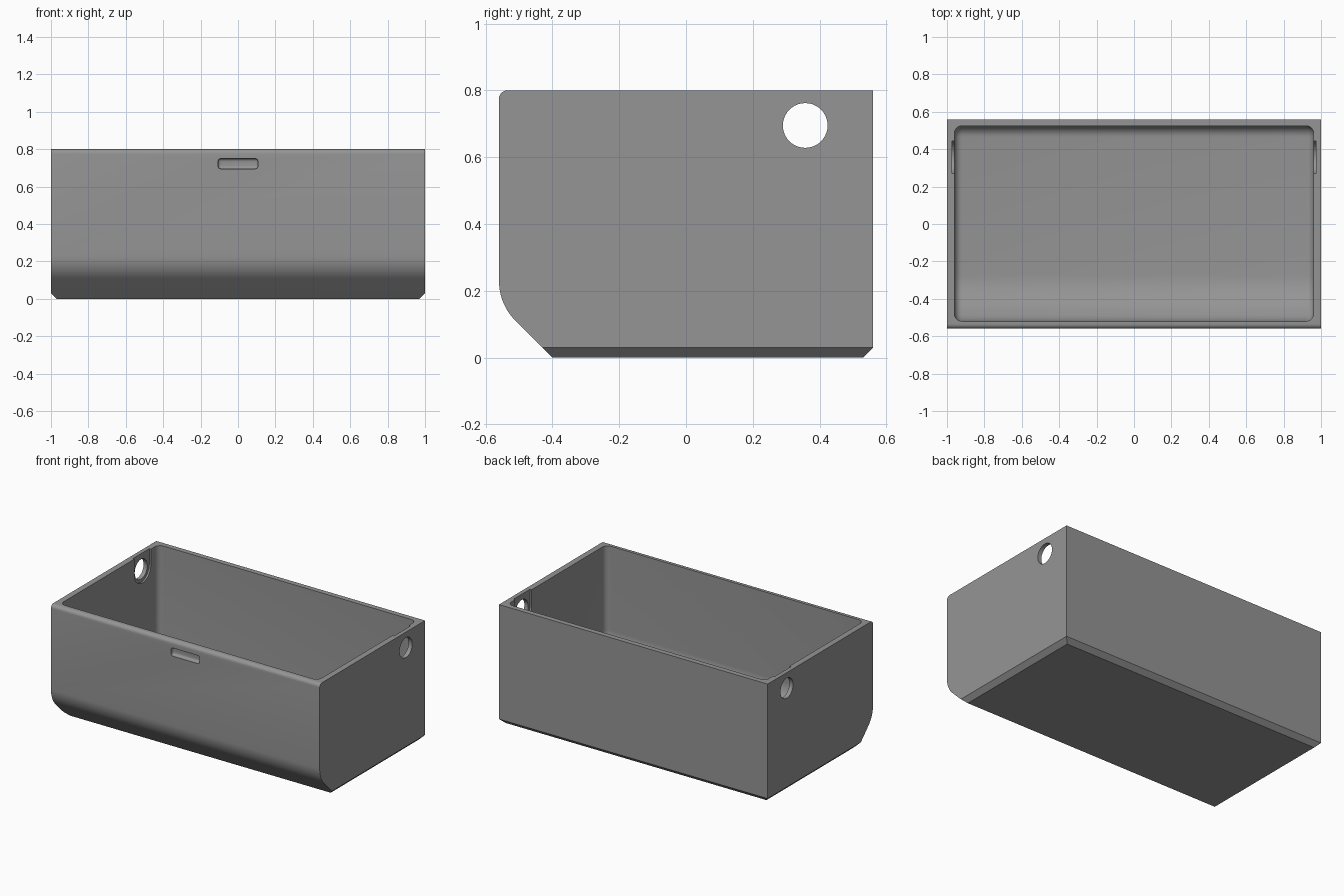
import bpy, bmesh, math
from mathutils import Vector

if "Cube" in bpy.data.objects:
    bpy.data.objects.remove(bpy.data.objects["Cube"])

gray = bpy.data.materials.new("plain_gray")
gray.diffuse_color = (0.3, 0.3, 0.3, 1)
gray.use_nodes = True
gray.node_tree.nodes["Principled BSDF"].inputs["Base Color"].default_value = gray.diffuse_color


def arc(cy, cz, r, a0, a1, n=10):
    """Arc points in the YZ plane, angles in degrees."""
    return [(cy + r * math.cos(math.radians(a0 + (a1 - a0) * i / n)),
             cz + r * math.sin(math.radians(a0 + (a1 - a0) * i / n))) for i in range(n + 1)]


def prism(profile, x0, x1):
    """YZ profile extruded along x."""
    bm = bmesh.new()
    face = bm.faces.new([bm.verts.new((x0, y, z)) for y, z in profile])
    geo = bmesh.ops.extrude_face_region(bm, geom=[face])["geom"]
    bmesh.ops.translate(bm, vec=(x1 - x0, 0, 0),
                        verts=[g for g in geo if isinstance(g, bmesh.types.BMVert)])
    bmesh.ops.recalc_face_normals(bm, faces=bm.faces)
    return bm


def make(name, bm):
    bmesh.ops.recalc_face_normals(bm, faces=bm.faces)
    mesh = bpy.data.meshes.new(name)
    bm.to_mesh(mesh)
    bm.free()
    mesh.materials.append(gray)
    ob = bpy.data.objects.new(name, mesh)
    bpy.context.collection.objects.link(ob)
    return ob


# Outer shell: rounded top front edge, curved and sloping lower front
R = 0.17
outer = ([(0.56, 0), (0.56, 0.8)]
         + arc(-0.535, 0.775, 0.025, 90, 180, 6)
         + arc(-0.56 + R, 0.23, R, 180, 225, 12)
         + [(-0.40, 0)])
bm = prism(outer, -1, 1)
# Chamfer along the bottom of the sides and back
for co, no in (((0.97, 0, 0), (1, 0, -1)), ((-0.97, 0, 0), (-1, 0, -1)),
               ((0, 0.53, 0), (0, 1, -1))):
    bmesh.ops.bisect_plane(bm, geom=bm.verts[:] + bm.edges[:] + bm.faces[:],
                           plane_co=co, plane_no=Vector(no).normalized(), clear_outer=True)
    bmesh.ops.holes_fill(bm, edges=[e for e in bm.edges if e.is_boundary], sides=0)
bin_body = make("bin_body", bm)

# Inner cavity: follows the front curve, with rounded floor and corners
floor = 0.04
inner = ([(0.525, 0.9), (-0.52, 0.9)]
         + arc(-0.39, 0.235, 0.13, 180, 225, 10)
         + arc(-0.27, floor + 0.27, 0.27, 225, 270, 10)
         + arc(0.465, floor + 0.06, 0.06, 270, 360, 8))
bm = prism(inner, -0.96, 0.96)
rim = [e for e in bm.edges if abs(e.verts[0].co.x - e.verts[1].co.x) < 1e-5
       and min(v.co.z for v in e.verts) < 0.89]
bmesh.ops.bevel(bm, geom=rim, offset=0.04, offset_type='OFFSET', segments=6,
                profile=0.5, affect='EDGES', clamp_overlap=False)
cutters = [make("cavity_cutter", bm)]

# Side holes, each with a shallow inner channel open at the rim
hy, hz = 0.357, 0.695
for s in (-1, 1):
    channel = [(hy + 0.088, 0.9), (hy - 0.088, 0.9)] + arc(hy, hz, 0.088, 180, 360, 24)
    cutters.append(make("channel_cutter", prism(channel, s * 0.93, s * 0.972)))
    cutters.append(make("hole_cutter", prism(arc(hy, hz, 0.067, 0, 360, 40)[:-1],
                                             s * 0.9, s * 1.1)))

# Finger recess in the front
bm = bmesh.new()
bmesh.ops.create_cube(bm, size=1)
for v in bm.verts:
    v.co = (v.co.x * 0.214, -0.57 + v.co.y * 0.07, 0.7225 + v.co.z * 0.055)
bmesh.ops.bevel(bm, geom=bm.edges[:], offset=0.016, segments=5, profile=0.5, affect='EDGES')
cutters.append(make("recess_cutter", bm))

# Cut the shell, then shade
bpy.context.view_layer.objects.active = bin_body
bin_body.select_set(True)
for c in cutters:
    m = bin_body.modifiers.new("cut", 'BOOLEAN')
    m.operation, m.solver, m.object = 'DIFFERENCE', 'EXACT', c
    bpy.ops.object.modifier_apply(modifier=m.name)
    bpy.data.objects.remove(c)
bpy.ops.object.shade_smooth_by_angle(angle=math.radians(30))
